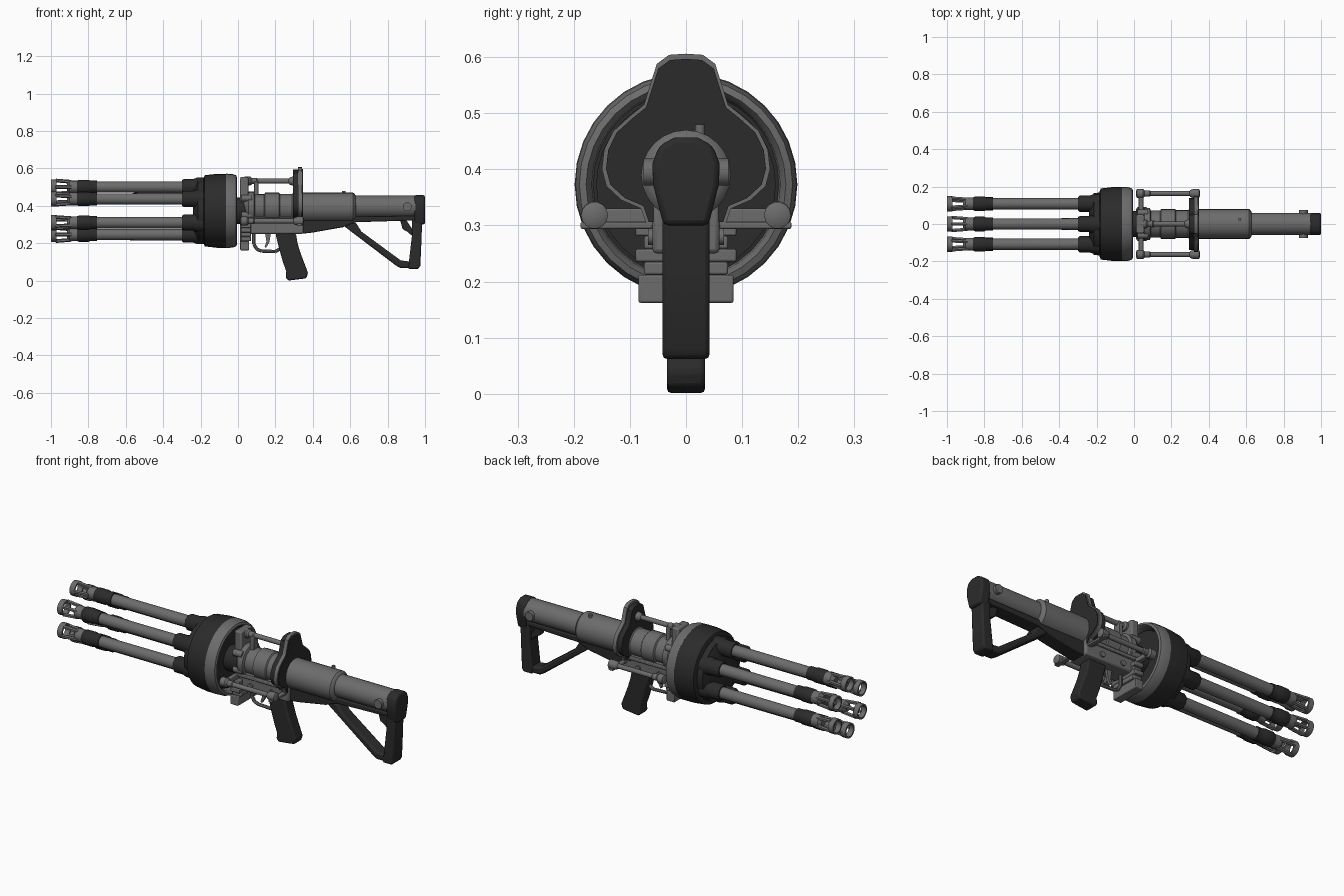
import bpy, bmesh, math
from mathutils import Vector, Matrix

if "Cube" in bpy.data.objects:
    bpy.data.objects.remove(bpy.data.objects["Cube"])

def material(name, v):
    m = bpy.data.materials.new(name)
    m.diffuse_color = (v, v, v, 1)
    m.use_nodes = True
    m.node_tree.nodes["Principled BSDF"].inputs["Base Color"].default_value = m.diffuse_color
    return m

STEEL = material("steel grey", 0.15)
DARK = material("charcoal", 0.024)
AXIS = 0.373  # height of the barrel cluster axis

def finish(name, bm, mat, smooth=True):
    bmesh.ops.remove_doubles(bm, verts=bm.verts, dist=1e-5)
    bmesh.ops.recalc_face_normals(bm, faces=bm.faces)
    me = bpy.data.meshes.new(name)
    bm.to_mesh(me)
    bm.free()
    me.materials.append(mat)
    ob = bpy.data.objects.new(name, me)
    bpy.context.collection.objects.link(ob)
    if smooth:
        bpy.ops.object.select_all(action='DESELECT')
        ob.select_set(True)
        bpy.context.view_layer.objects.active = ob
        bpy.ops.object.shade_smooth_by_angle(angle=math.radians(35))
    return ob

def lathe(name, prof, y, z, mat, seg=20, closed=False):
    """Spin an (x, radius) profile about a line parallel to x."""
    bm = bmesh.new()
    rings = []
    for x, r in prof:
        rings.append([bm.verts.new((x, y + r * math.cos(2 * math.pi * i / seg),
                                    z + r * math.sin(2 * math.pi * i / seg))) for i in range(seg)])
    n = len(rings)
    for k in range(n if closed else n - 1):
        a, b = rings[k], rings[(k + 1) % n]
        for i in range(seg):
            j = (i + 1) % seg
            bm.faces.new((a[i], a[j], b[j], b[i]))
    if not closed:
        bm.faces.new(rings[0])
        bm.faces.new(rings[-1])
    return finish(name, bm, mat)

def rod(name, p, q, r, mat, seg=12):
    p, q = Vector(p), Vector(q)
    d = q - p
    M = Matrix.Translation((p + q) / 2) @ d.to_track_quat('Z', 'Y').to_matrix().to_4x4()
    bm = bmesh.new()
    bmesh.ops.create_cone(bm, cap_ends=True, segments=seg, radius1=r, radius2=r, depth=d.length, matrix=M)
    return finish(name, bm, mat)

def prism(name, pts, place, a, b, mat, bevel=0.0):
    """Extrude an outline from a to b; place maps (u, v, depth) to xyz."""
    bm = bmesh.new()
    lo = [bm.verts.new(place(u, v, a)) for u, v in pts]
    hi = [bm.verts.new(place(u, v, b)) for u, v in pts]
    bm.faces.new(lo)
    bm.faces.new(hi)
    for i in range(len(pts)):
        j = (i + 1) % len(pts)
        bm.faces.new((lo[i], lo[j], hi[j], hi[i]))
    ob = finish(name, bm, mat)
    if bevel:
        m = ob.modifiers.new("bevel", 'BEVEL')
        m.width, m.segments = bevel, 2
    return ob

def side(name, pts, w, mat, bevel=0.0):
    return prism(name, pts, lambda u, v, d: (u, d, v), -w, w, mat, bevel)

def cross(name, pts, x0, x1, mat, bevel=0.0):
    return prism(name, pts, lambda u, v, d: (d, u, v), x0, x1, mat, bevel)

def box(name, x0, x1, y0, y1, z0, z1, mat, bevel=0.0):
    return cross(name, [(y0, z0), (y1, z0), (y1, z1), (y0, z1)], x0, x1, mat, bevel)

# Six barrels with slotted muzzles, collars and sleeves
for k in range(6):
    a = math.pi / 2 + 2 * math.pi * k / 6
    y, z = 0.125 * math.cos(a), AXIS + 0.127 * math.sin(a)
    lathe("barrel", [(-.78, .03), (-.25, .031)], y, z, STEEL, 16)
    lathe("barrel_collar", [(-.865, .032), (-.85, .039), (-.80, .039), (-.79, .035), (-.755, .035)], y, z, DARK, 16)
    lathe("muzzle_base", [(-.915, .018), (-.90, .034), (-.86, .034)], y, z, STEEL, 16)
    lathe("muzzle_ring", [(-1, .032), (-1, .041), (-.97, .041), (-.97, .032)], y, z, STEEL, 16, True)
    for i in range(4):
        b = a + i * math.pi / 2
        c, s = math.cos(b), math.sin(b)
        rod("muzzle_prong", (-.975, y + .035 * c, z + .035 * s), (-.89, y + .028 * c, z + .028 * s), .010, STEEL, 6)
    lathe("barrel_sleeve", [(-.30, .036), (-.29, .043), (-.24, .043), (-.22, .05), (-.16, .05)], y, z, DARK, 16)

# Drum that carries the barrels
lathe("drum_hub", [(-.24, .11), (-.225, .14), (-.215, .165), (-.17, .17)], 0, AXIS, DARK, 24)
lathe("drum", [(-.185, .17), (-.178, .19), (-.11, .198), (-.06, .198), (-.055, .16), (-.04, .16)], 0, AXIS, DARK, 32)
lathe("drum_rear_ring", [(-.065, .1985), (-.03, .197), (-.01, .19), (-.005, .178), (-.02, .168), (-.065, .165)],
      0, AXIS, STEEL, 32, True)
lathe("drum_shaft", [(-.05, .07), (.06, .07)], 0, AXIS, DARK, 20)

# Front mounting plate with lower block and ribs
box("mount_column", .012, .055, -.05, .05, .20, .555, STEEL, .008)
box("mount_foot", .012, .06, -.085, .085, .162, .212, STEEL, .004)
for i in range(4):
    w = .09 if i % 2 else .075
    box("mount_rib", .015, .07, -w, w, .212 + i * .023, .235 + i * .023, STEEL, .004)
for s in (-1, 1):
    for zz in (.35, .44):
        rod("mount_bolt", (.02, s * .06, zz), (.075, s * .06, zz), .018, STEEL)

# Tubular receiver with stepped sleeves
lathe("receiver_tube", [(.03, .06), (.055, .086), (.085, .086), (.09, .072), (.14, .072), (.145, .08), (.22, .08),
                        (.225, .074), (.29, .074), (.295, .08), (.615, .08), (.625, .072), (.63, .06)],
      0, .39, STEEL, 24)
lathe("stock_tube", [(.60, .06), (.95, .06)], 0, .395, STEEL, 24)
box("receiver_lower", .03, .35, -.06, .06, .25, .345, STEEL, .008)
box("receiver_rail", .03, .30, -.072, .072, .318, .336, STEEL, .004)
rod("sight_knob", (.565, .025, .44), (.565, .025, .48), .009, STEEL)
for x in (.12, .25):
    rod("receiver_pin", (x, -.068, .28), (x, .068, .28), .015, STEEL)
rod("sling_pin", (.905, -.076, .395), (.905, .076, .395), .024, STEEL, 16)

# Lobed shield: light rim with dark face, dark backing
half = [(0, .606), (.03, .604), (.052, .588), (.064, .55), (.075, .515), (.10, .495), (.13, .468),
        (.146, .435), (.15, .40), (.142, .37), (.115, .345), (.08, .33), (.07, .30)]
def lobes(k):
    h = [(y * k, .42 + (z - .42) * k) for y, z in half]
    return h + [(-y, z) for y, z in reversed(h[1:])]
cross("shield_rim", lobes(1), .322, .343, STEEL)
cross("shield_face", lobes(.95), .34, .347, DARK)
cross("shield_back", lobes(.93), .295, .325, DARK)

# Side guide rods and top rod with end knobs
def knobbed(name, y, z, x0, x1):
    lathe(name, [(x0, .015), (x0 + .005, .025), (x0 + .035, .025), (x0 + .045, .017), (x0 + .07, .017), (x0 + .075, .013),
                 (x1 - .055, .013), (x1 - .05, .019), (x1 - .035, .024), (x1 - .005, .024), (x1, .015)], y, z, STEEL, 14)
for s in (-1, 1):
    knobbed("side_rod", s * .163, .318, .012, .352)
    box("side_rod_bracket_rear", .315, .342, min(s * .06, s * .188), max(s * .06, s * .188), .294, .306, STEEL, .003)
    box("side_rod_bracket_front", .025, .05, min(s * .05, s * .165), max(s * .05, s * .165), .305, .33, STEEL, .003)
knobbed("top_rod", 0, .532, .03, .325)
box("top_rod_post", .085, .11, -.02, .02, .45, .53, STEEL, .004)

# Trigger group and pistol grip
guard = [(.085, .25), (.085, .195), (.10, .168), (.125, .158), (.20, .155), (.225, .17)]
for p, q in zip(guard, guard[1:]):
    rod("trigger_guard", (p[0], 0, p[1]), (q[0], 0, q[1]), .009, STEEL, 8)
side("trigger", [(.145, .25), (.175, .25), (.168, .205), (.15, .175), (.142, .18), (.152, .21)], .008, STEEL)
side("pistol_grip", [(.20, .25), (.31, .25), (.318, .20), (.335, .145), (.375, .04), (.365, .012), (.27, 0),
                     (.255, .015), (.258, .05), (.24, .10), (.22, .17)], .034, DARK, .008)

# Skeleton stock
side("stock_spine", [(.34, .34), (.34, .25), (.40, .257), (.56, .285), (.63, .312), (.95, .322), (.95, .345)],
     .042, DARK, .006)
side("stock_strut", [(.555, .30), (.63, .31), (.66, .262), (.87, .108), (.93, .10), (.93, .066), (.87, .066), (.845, .08)],
     .036, DARK, .01)
side("butt_post", [(.93, .345), (.985, .36), (.982, .24), (.975, .08), (.965, .062), (.91, .062), (.915, .11), (.93, .24)],
     .042, DARK, .008)
side("strut_loop", [(.865, .33), (.895, .33), (.935, .27), (.935, .235), (.905, .262), (.88, .275)], .02, DARK, .004)
cap = [(.04, .30), (.058, .37), (.06, .41), (.048, .442), (.02, .457)]
cross("butt_cap", cap + [(-y, z) for y, z in reversed(cap)], .942, 1.0, DARK, .01)
